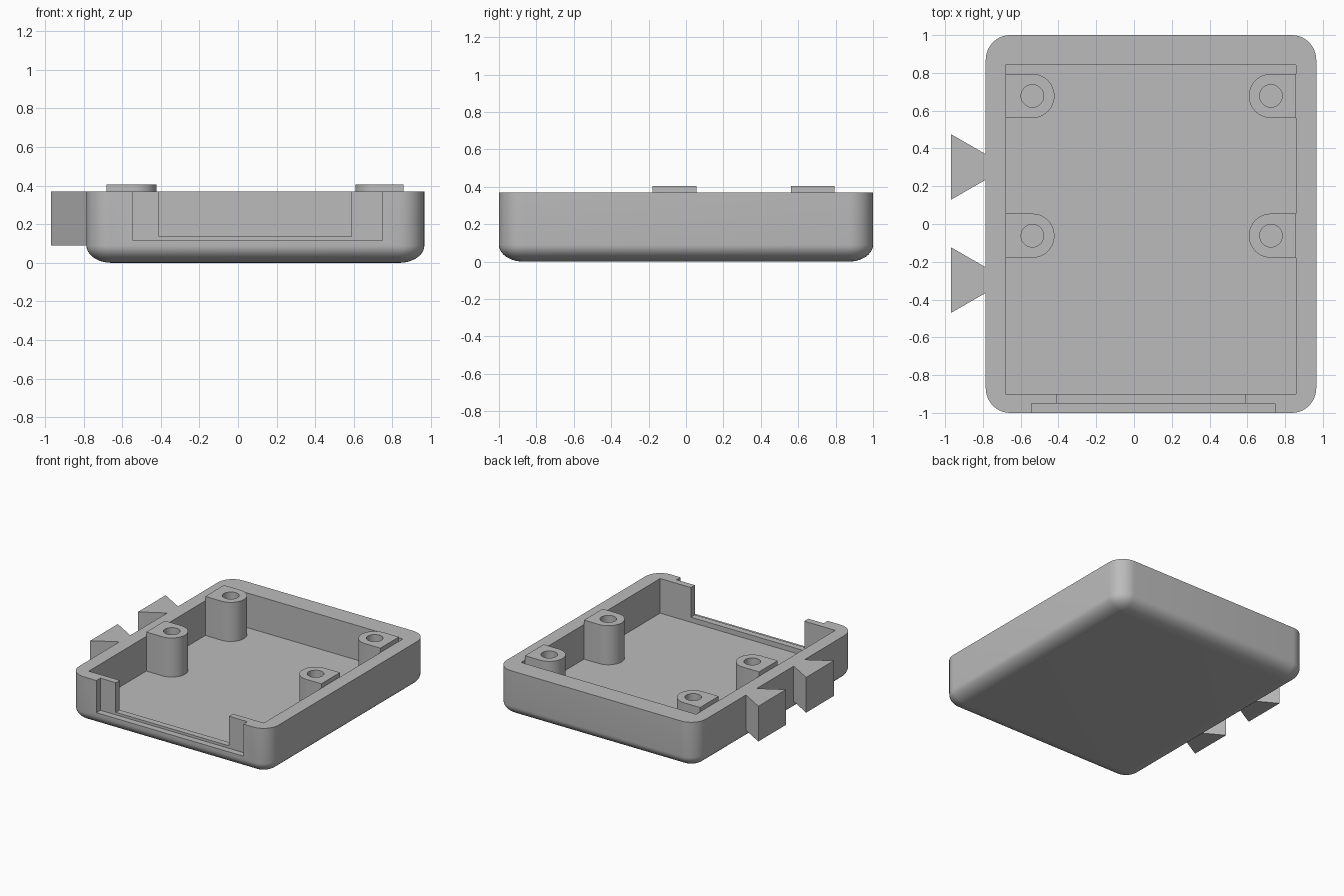
import bpy, bmesh, math
from mathutils import Vector

if "Cube" in bpy.data.objects:
    bpy.data.objects.remove(bpy.data.objects["Cube"], do_unlink=True)

grey = bpy.data.materials.new("plain grey")
grey.use_nodes = True
grey.diffuse_color = (0.5, 0.5, 0.5, 1)
grey.node_tree.nodes["Principled BSDF"].inputs["Base Color"].default_value = (0.5, 0.5, 0.5, 1)

X0, X1, Y0, Y1 = -0.785, 0.965, -1.0, 1.0   # outer footprint
IN_X0, IN_X1 = -0.68, 0.857                 # cavity walls
RIM, FLOOR, POST_TOP = 0.37, 0.095, 0.405


def loft(name, rings):
    """Closed solid from stacked rings of points with equal counts."""
    bm = bmesh.new()
    loops = [[bm.verts.new(p) for p in ring] for ring in rings]
    n = len(loops[0])
    for a, b in zip(loops, loops[1:]):
        for i in range(n):
            j = (i + 1) % n
            bm.faces.new((a[i], a[j], b[j], b[i]))
    bm.faces.new(loops[0][::-1])
    bm.faces.new(loops[-1])
    bmesh.ops.recalc_face_normals(bm, faces=bm.faces)
    mesh = bpy.data.meshes.new(name)
    bm.to_mesh(mesh)
    bm.free()
    mesh.materials.append(grey)
    obj = bpy.data.objects.new(name, mesh)
    bpy.context.collection.objects.link(obj)
    return obj


def prism(name, outline, z0, z1):
    return loft(name, [[(x, y, z) for x, y in outline] for z in (z0, z1)])


def box(name, x0, x1, y0, y1, z0, z1):
    return prism(name, [(x0, y0), (x1, y0), (x1, y1), (x0, y1)], z0, z1)


def arc(cx, cy, r, start, end, steps):
    return [(cx + r * math.cos(t), cy + r * math.sin(t))
            for t in (math.radians(start + (end - start) * i / steps) for i in range(steps + 1))]


def select(obj):
    bpy.ops.object.select_all(action='DESELECT')
    obj.select_set(True)
    bpy.context.view_layer.objects.active = obj


def cut(obj, cutter):
    select(obj)
    mod = obj.modifiers.new("cut", 'BOOLEAN')
    mod.operation, mod.solver, mod.object = 'DIFFERENCE', 'EXACT', cutter
    bpy.ops.object.modifier_apply(modifier=mod.name)
    bpy.data.objects.remove(cutter, do_unlink=True)


def smooth(obj):
    select(obj)
    bpy.ops.object.shade_smooth_by_angle(angle=math.radians(30))


# Tray shell: rounded corners and a rolled lower edge
def tray_ring(inset, z, radius=0.13):
    r = max(radius - inset, 0.002)
    corners = [(X1, Y1, -1, -1, 0), (X0, Y1, 1, -1, 90), (X0, Y0, 1, 1, 180), (X1, Y0, -1, 1, 270)]
    points = []
    for x, y, sx, sy, a in corners:
        points += arc(x + sx * radius, y + sy * radius, r, a, a + 90, 10)
    return [(x, y, z) for x, y in points]


rings = []
for i in range(11):
    t = math.radians(9 * i)
    rings.append(tray_ring(0.13 * (1 - math.sin(t)), 0.09 * (1 - math.cos(t))))
rings.append(tray_ring(0, RIM))
tray = loft("tray_shell", rings)

# Cavity, front panel recess and front window
cut(tray, box("cavity_cutter", IN_X0, IN_X1, -0.9, 0.843, FLOOR, 0.6))
cut(tray, box("recess_cutter", -0.543, 0.747, -1.2, -0.95, 0.115, 0.6))
cut(tray, box("window_cutter", -0.408, 0.588, -1.1, -0.85, 0.135, 0.6))
smooth(tray)

# Screw posts: round-nosed blocks against the side walls with blind holes
R = 0.117
for row, cy in (("rear", 0.678), ("middle", -0.062)):
    for side, cx, wall, turn in (("right", -0.538, IN_X0, -90), ("left", 0.725, IN_X1, 90)):
        outline = arc(cx, cy, R, turn, turn + 180, 20)
        outline += [(wall, outline[-1][1]), (wall, outline[0][1])]
        post = prism(f"screw_post_{row}_{side}", outline, FLOOR - 0.01, POST_TOP)
        hole = prism("hole_cutter", arc(cx, cy, 0.06, 0, 360, 28)[:-1], FLOOR, 0.6)
        cut(post, hole)
        smooth(post)

# Dovetail tabs on the right wall
for name, cy in (("rear", 0.302), ("front", -0.297)):
    prism(f"dovetail_tab_{name}",
          [(X0 + 0.005, cy - 0.065), (X0 + 0.005, cy + 0.065), (-0.968, cy + 0.173), (-0.968, cy - 0.173)],
          0.09, RIM)
